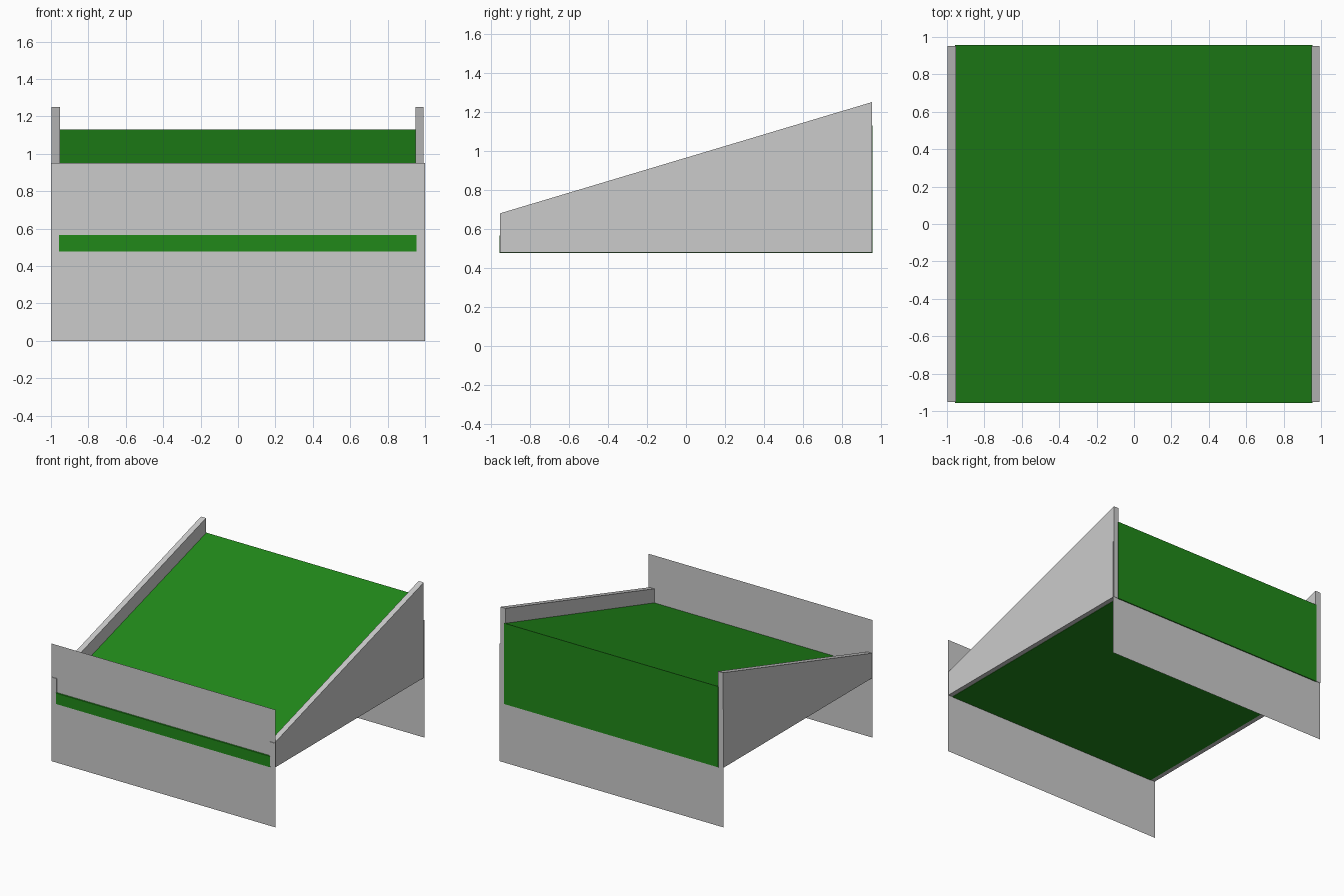
import bpy

if "Cube" in bpy.data.objects:
    bpy.data.objects.remove(bpy.data.objects["Cube"])


def make_object(name, verts, faces, material=None):
    mesh = bpy.data.meshes.new(name)
    mesh.from_pydata(verts, [], faces)
    mesh.update()
    obj = bpy.data.objects.new(name, mesh)
    bpy.context.collection.objects.link(obj)
    if material:
        mesh.materials.append(material)
    return obj


def extrude_side_profile(name, profile, x0, x1, material=None):
    """Solid prism from a (y, z) outline, running from x0 to x1."""
    n = len(profile)
    verts = [(x, y, z) for x in (x0, x1) for y, z in profile]
    faces = [tuple(reversed(range(n))), tuple(range(n, 2 * n))]
    faces += [(i, (i + 1) % n, n + (i + 1) % n, n + i) for i in range(n)]
    return make_object(name, verts, faces, material)


green = bpy.data.materials.new("green")
green.diffuse_color = (0.015, 0.25, 0.01, 1)
green.use_nodes = True
green.node_tree.nodes["Principled BSDF"].inputs["Base Color"].default_value = green.diffuse_color

# Sloping green deck, slightly proud of the walls at front and back
deck = [(-0.958, 0.477), (0.958, 0.477), (0.958, 1.13), (-0.958, 0.565)]
extrude_side_profile("sloped_deck", deck, -0.958, 0.955, green)

# Tapered side walls
wall = [(-0.953, 0.48), (0.953, 0.48), (0.953, 1.25), (-0.953, 0.68)]
for name, x0, x1 in (("left_wall", -0.998, -0.953), ("right_wall", 0.948, 0.993)):
    extrude_side_profile(name, wall, x0, x1)

# Thin upright panels under the front and back edges
for name, y in (("front_panel", -0.95), ("back_panel", 0.95)):
    make_object(name, [(-1, y, 0), (1, y, 0), (1, y, 0.95), (-1, y, 0.95)],
                [(0, 1, 2, 3) if y < 0 else (3, 2, 1, 0)])
